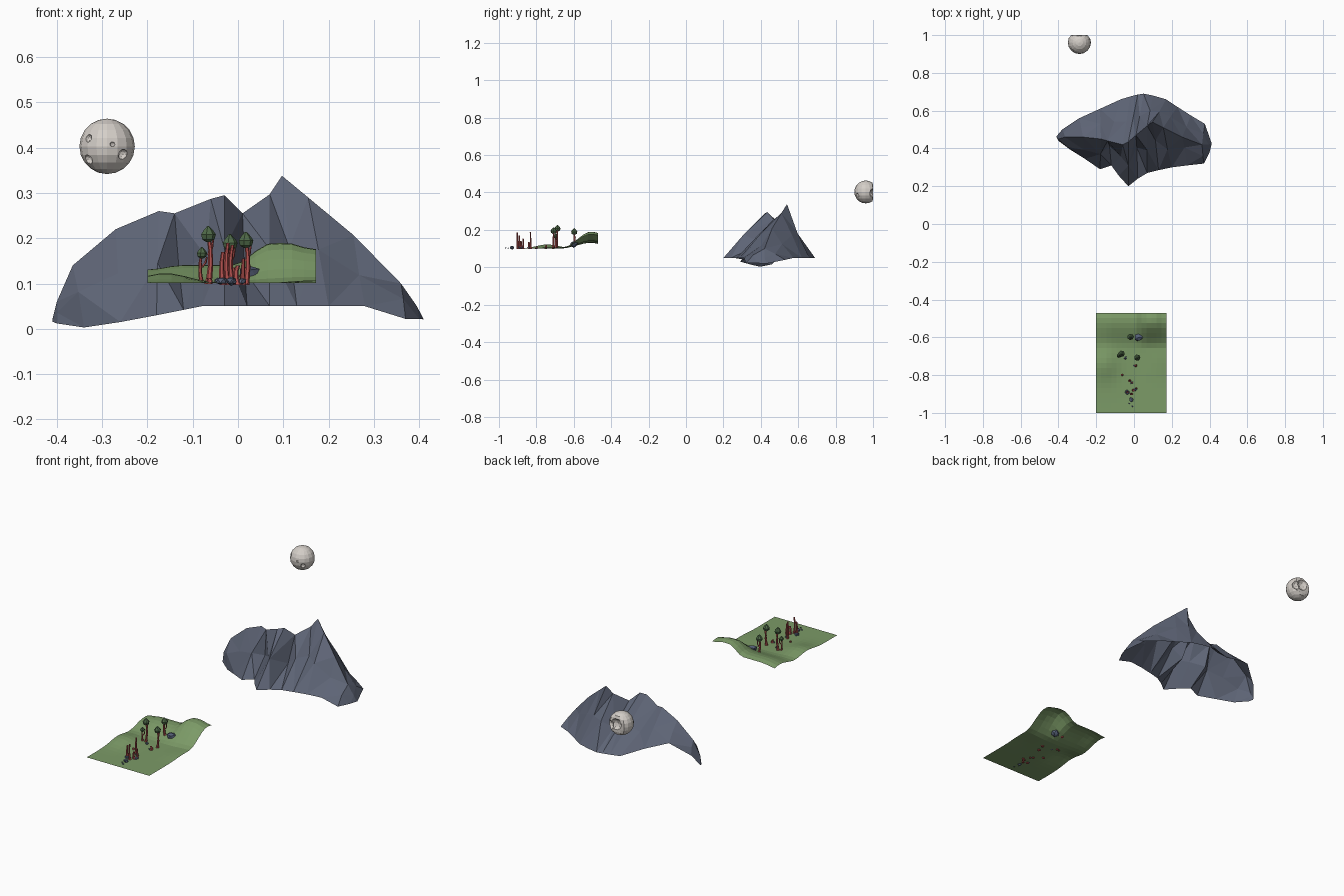
import bpy, bmesh, math, random
from mathutils import Vector

if "Cube" in bpy.data.objects:
    bpy.data.objects.remove(bpy.data.objects["Cube"])

random.seed(4)


def material(name, rgb):
    m = bpy.data.materials.new(name)
    m.diffuse_color = (*rgb, 1)
    m.use_nodes = True
    m.node_tree.nodes["Principled BSDF"].inputs["Base Color"].default_value = m.diffuse_color
    return m


SLATE = material("slate", (0.110, 0.127, 0.178))
GRASS = material("grass green", (0.20, 0.325, 0.135))
BARK = material("red bark", (0.46, 0.085, 0.08))
LEAF = material("dark leaf", (0.08, 0.145, 0.065))
MOON = material("moon grey", (0.66, 0.62, 0.58))
ROCK = material("blue rock", (0.09, 0.115, 0.18))


def add_object(name, bm, mat):
    me = bpy.data.meshes.new(name)
    bm.to_mesh(me)
    bm.free()
    me.materials.append(mat)
    ob = bpy.data.objects.new(name, me)
    bpy.context.collection.objects.link(ob)
    return ob


def sheet(name, rows, mat):
    """Skin a grid of points, open underneath."""
    bm = bmesh.new()
    vs = [[bm.verts.new(p) for p in r] for r in rows]
    for a, b in zip(vs, vs[1:]):
        for i in range(len(a) - 1):
            bm.faces.new((a[i], b[i], b[i + 1], a[i + 1]))
    bmesh.ops.remove_doubles(bm, verts=bm.verts, dist=.0005)
    bmesh.ops.recalc_face_normals(bm, faces=bm.faces)
    if sum(f.normal.z * f.calc_area() for f in bm.faces) < 0:
        bmesh.ops.reverse_faces(bm, faces=bm.faces)
    return add_object(name, bm, mat)


def tube(name, path, sides, mat):
    """Stack horizontal rings given as (x, y, z, radius)."""
    bm = bmesh.new()
    rings = []
    for x, y, z, r in path:
        rings.append([bm.verts.new((x + r * math.cos(k * math.tau / sides),
                                    y + r * math.sin(k * math.tau / sides), z))
                      for k in range(sides)])
    for a, b in zip(rings, rings[1:]):
        for k in range(sides):
            j = (k + 1) % sides
            bm.faces.new((a[k], a[j], b[j], b[k]))
    bm.faces.new(rings[0])
    bm.faces.new(rings[-1])
    bmesh.ops.recalc_face_normals(bm, faces=bm.faces)
    return add_object(name, bm, mat)


def ball(name, c, r, mat, sub=1, scale=(1, 1, 1), jitter=0.0):
    bm = bmesh.new()
    bmesh.ops.create_icosphere(bm, subdivisions=sub, radius=r)
    for v in bm.verts:
        k = 1 + random.uniform(-jitter, jitter)
        v.co = Vector([v.co[i] * scale[i] * k + c[i] for i in range(3)])
    return add_object(name, bm, mat)


# Mountain: front foot, ridge and back foot, with folded slopes between
front = [(-.40, .44, .012), (-.34, .395, .003), (-.26, .345, .015), (-.18, .29, .03),
         (-.12, .31, .042), (-.08, .255, .05), (-.03, .20, .05), (.02, .24, .05),
         (.07, .27, .05), (.13, .285, .05), (.20, .30, .05), (.28, .31, .05),
         (.37, .32, .022), (.40, .38, .022)]
ridge = [(-.40, .45, .06), (-.365, .46, .14), (-.27, .46, .22), (-.175, .45, .26),
         (-.14, .44, .255), (-.06, .42, .287), (-.03, .435, .295), (.01, .47, .255),
         (.07, .52, .297), (.097, .54, .338), (.155, .51, .29), (.255, .46, .207),
         (.36, .42, .10), (.395, .42, .05)]
back = [(-.41, .465, .02), (-.38, .50, .075), (-.29, .56, .14), (-.18, .61, .10),
        (-.07, .66, .05), (-.02, .675, .05), (.02, .685, .05), (.05, .69, .05),
        (.10, .68, .05), (.17, .66, .05), (.23, .62, .05), (.30, .575, .05),
        (.375, .53, .04), (.41, .43, .02)]
# inward offset of the front slope: gullies positive, spurs negative
fold = [0, -.02, -.01, .0, .04, .02, -.008, .05, -.005, .03, -.01, .02, -.01, 0]
columns = []
for f, r, b, k in zip(front, ridge, back, fold):
    f, r, b = Vector(f), Vector(r), Vector(b)
    mid_f = f.lerp(r, .5) + Vector((0, k, -k * .5))
    mid_b = b.lerp(r, .5) + Vector((0, -k * .2, -k * .2))
    columns.append([f, mid_f, r, mid_b, b])
columns.insert(0, [Vector((-.41, .46, .016))] * 5)
columns.append([Vector((.41, .42, .021))] * 5)


def skin_mountain():
    bm = bmesh.new()
    vs = [[bm.verts.new(p) for p in c] for c in columns]
    for a, b in zip(vs, vs[1:]):
        for i in range(4):
            bm.faces.new((a[i], b[i], b[i + 1], a[i + 1]))
    bmesh.ops.remove_doubles(bm, verts=bm.verts, dist=.0005)
    bmesh.ops.triangulate(bm, faces=[f for f in bm.faces if len(f.verts) > 3])
    bmesh.ops.recalc_face_normals(bm, faces=bm.faces)
    if sum(f.normal.z * f.calc_area() for f in bm.faces) < 0:
        bmesh.ops.reverse_faces(bm, faces=bm.faces)
    return add_object("mountain", bm, SLATE)


skin_mountain()


# Grassy ground: flat clearing in front, bank and round hill behind
def step(a, b, t):
    t = min(1, max(0, (t - a) / (b - a)))
    return t * t * (3 - 2 * t)


def ground(x, y):
    rise = step(-.66, -.51, y)
    z = .101 + .04 * rise + .047 * rise * step(-.01, .07, x)
    z -= .018 * rise * step(.10, .17, x) + .01 * rise * step(-.12, -.2, x)
    z -= .006 * step(-.50, -.47, y)
    z += .022 * math.exp(-((x + .16) / .07) ** 2 - ((y + .74) / .08) ** 2)
    return z + .006 * step(-.85, -.7, y) * step(.05, .17, x)


sheet("grassy_ground", [[(x, y, ground(x, y)) for y in [-1 + .53 * j / 20 for j in range(21)]]
                        for x in [-.2 + .372 * i / 14 for i in range(15)]], GRASS)


# Trees: bent red trunk with a pointed leafy crown
def trunk(name, x, y, top, r, lean=.0):
    z0 = ground(x, y) - .004
    tube(name, [(x + lean * t * (1 - t) * 4, y + lean * .5 * t, z0 + (top - z0) * t, r * (1.4 - .7 * t ** .5))
                for t in (0, .12, .4, .7, 1)], 6, BARK)


def tree(n, x, y, z, s, lean):
    trunk(f"tree_trunk_{n}", x, y, z, .0058 * s, lean)
    cy = y + lean * .5
    tube(f"tree_crown_{n}", [(x, cy, z + h * s, r * s) for h, r in
                             ((-.016, .005), (-.011, .014), (.0, .017), (.009, .0115), (.019, .002))], 7, LEAF)
    tube(f"tree_branch_{n}", [(x, y, z - .045 * s, .003), (x + .008, y + .003, z - .03 * s, .003),
                              (x + .011, cy, z - .012 * s, .002)], 5, BARK)


tree(1, -.066, -.69, .208, 1.0, .006)
tree(2, -.080, -.695, .167, .7, -.004)
tree(3, .017, -.71, .195, 1.0, .005)
tree(4, -.018, -.595, .19, 1.0, -.005)

# Bare trunks and stumps in the clearing
for n, (x, y, top, r) in enumerate([(-.033, -.89, .17, .006), (-.012, -.90, .185, .0055), (.012, -.87, .155, .005),
                                    (-.022, -.83, .19, .0055), (0, -.88, .14, .007), (-.01, -.84, .135, .005),
                                    (.006, -.75, .118, .007), (-.065, -.80, .112, .006)]):
    trunk(f"bare_trunk_{n}", x, y, top, r, random.uniform(-.006, .006))

# Rocks: boulder set in the bank, small stones near the front
ball("bank_boulder", (.024, -.60, ground(.024, -.6) + .002), .024, ROCK, 1, (1, .9, .75), .15)
for n, (x, y, s) in enumerate([(-.035, -.89, .013), (-.015, -.93, .012), (.008, -.875, .010), (-.012, -.84, .009),
                               (-.008, -.965, .005), (-.025, -.95, .004), (0, -.75, .006), (-.045, -.71, .009)]):
    ball(f"stone_{n}", (x, y, ground(x, y) + s * .4), s, ROCK, 1, (1, 1, .8), .2)

# Moon: faceted globe with craters cut in, the largest hollowing the back
C = Vector((-.289, .961, .403))
bm = bmesh.new()
bmesh.ops.create_uvsphere(bm, u_segments=16, v_segments=10, radius=.0612)
bmesh.ops.translate(bm, verts=bm.verts, vec=C)
moon = add_object("moon", bm, MOON)
craters = [((.004, .056, .006), .034), ((.045, .045, -.006), .026), ((-.041, -.04, .018), .009),
           ((-.042, -.034, -.03), .012), ((.035, -.045, -.018), .012), ((.012, -.06, .005), .006)]
for d, r in craters:
    cutter = ball("crater_cutter", C + Vector(d), r, MOON, 2)
    cutter.hide_render = True
    mod = moon.modifiers.new("crater", "BOOLEAN")
    mod.operation = "DIFFERENCE"
    mod.object = cutter
    bpy.context.view_layer.objects.active = moon
    bpy.ops.object.modifier_apply(modifier=mod.name)
    bpy.data.objects.remove(cutter)
# Keep the back rim level with the end of the scene
for v in moon.data.vertices:
    v.co.y = min(v.co.y, 1.0)
